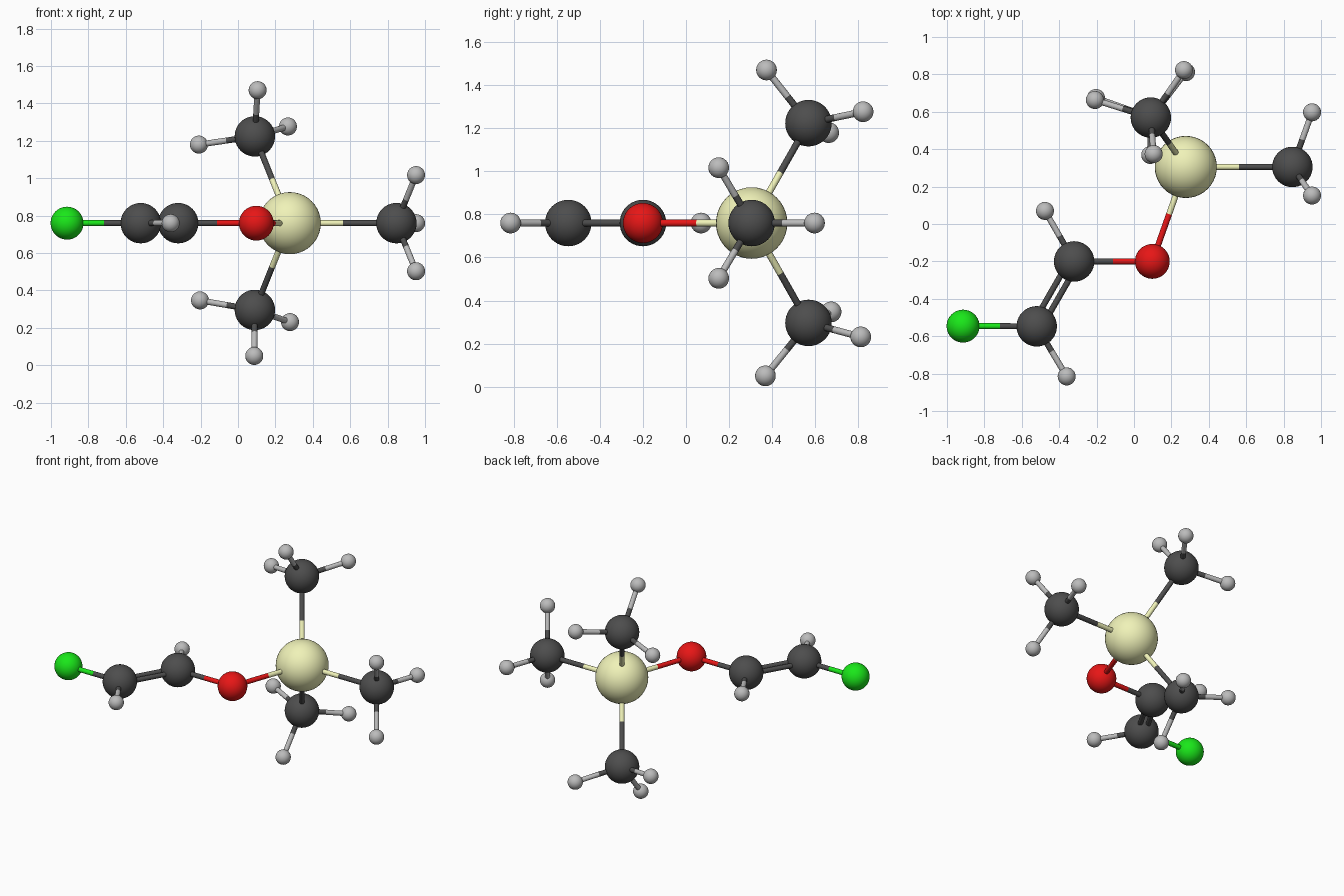
import bpy
from mathutils import Vector

if "Cube" in bpy.data.objects:
    bpy.data.objects.remove(bpy.data.objects["Cube"])

MID = 0.76          # height of the flat backbone
BOND_R = 0.016

# element: (radius, colour)
ELEMENTS = {
    "carbon": (0.108, (0.075, 0.075, 0.075, 1)),
    "hydrogen": (0.048, (0.5, 0.5, 0.5, 1)),
    "oxygen": (0.093, (0.8, 0.008, 0.008, 1)),
    "chlorine": (0.088, (0.01, 0.8, 0.01, 1)),
    "silicon": (0.166, (0.87, 0.89, 0.48, 1)),
}
materials = {}
for element, (_, colour) in ELEMENTS.items():
    materials[element] = bpy.data.materials.new(element)
    materials[element].diffuse_color = colour


def finish(name, element):
    obj = bpy.context.object
    obj.name = name
    obj.data.materials.append(materials[element])
    bpy.ops.object.shade_smooth_by_angle()


def atom(element, label, x, y, z=MID):
    bpy.ops.mesh.primitive_uv_sphere_add(
        segments=40, ring_count=20, radius=ELEMENTS[element][0], location=(x, y, z))
    finish(f"{label}_atom", element)
    return element, label, Vector((x, y, z))


def bond(a, b, offset=Vector()):
    # two half rods, each in the colour of its own atom
    middle = (a[2] + b[2]) / 2
    for this, other in ((a, b), (b, a)):
        d = middle - this[2]
        bpy.ops.mesh.primitive_cylinder_add(
            vertices=20, radius=BOND_R, depth=d.length, end_fill_type='NOTHING',
            location=(this[2] + middle) / 2 + offset,
            rotation=d.to_track_quat('Z', 'Y').to_euler())
        finish(f"{this[1]}_to_{other[1]}_bond", this[0])


def hydrogens(carbon, positions):
    for i, p in enumerate(positions, 1):
        bond(carbon, atom("hydrogen", f"{carbon[1]}_hydrogen_{i}", *p))


# flat backbone
chlorine = atom("chlorine", "chlorine", -0.914, -0.546)
outer = atom("carbon", "outer_carbon", -0.52, -0.547)
inner = atom("carbon", "inner_carbon", -0.32, -0.20)
oxygen = atom("oxygen", "oxygen", 0.098, -0.20)
silicon = atom("silicon", "silicon", 0.277, 0.305)
for a, b in ((chlorine, outer), (inner, oxygen), (oxygen, silicon)):
    bond(a, b)

# double bond, two rods side by side in the plane
side = (inner[2] - outer[2]).cross(Vector((0, 0, 1))).normalized() * 0.025
bond(outer, inner, side)
bond(outer, inner, -side)
hydrogens(outer, [(-0.36, -0.815)])
hydrogens(inner, [(-0.476, 0.07)])

# three methyl groups around the silicon
METHYLS = {
    "right_methyl": ((0.847, 0.305, MID),
                     [(0.952, 0.597, MID), (0.952, 0.152, 1.017), (0.952, 0.152, 0.503)]),
    "upper_methyl": ((0.09, 0.569, 1.224),
                     [(0.105, 0.374, 1.471), (0.267, 0.823, 1.277), (-0.209, 0.663, 1.18)]),
    "lower_methyl": ((0.09, 0.569, 0.296),
                     [(0.087, 0.369, 0.05), (0.278, 0.812, 0.231), (-0.203, 0.674, 0.347)]),
}
for label, (centre, ends) in METHYLS.items():
    carbon = atom("carbon", label, *centre)
    bond(silicon, carbon)
    hydrogens(carbon, ends)

for m in bpy.data.materials:
    if m.users and not m.is_grease_pencil:
        m.use_nodes = True
        m.node_tree.nodes["Principled BSDF"].inputs["Base Color"].default_value = m.diffuse_color
